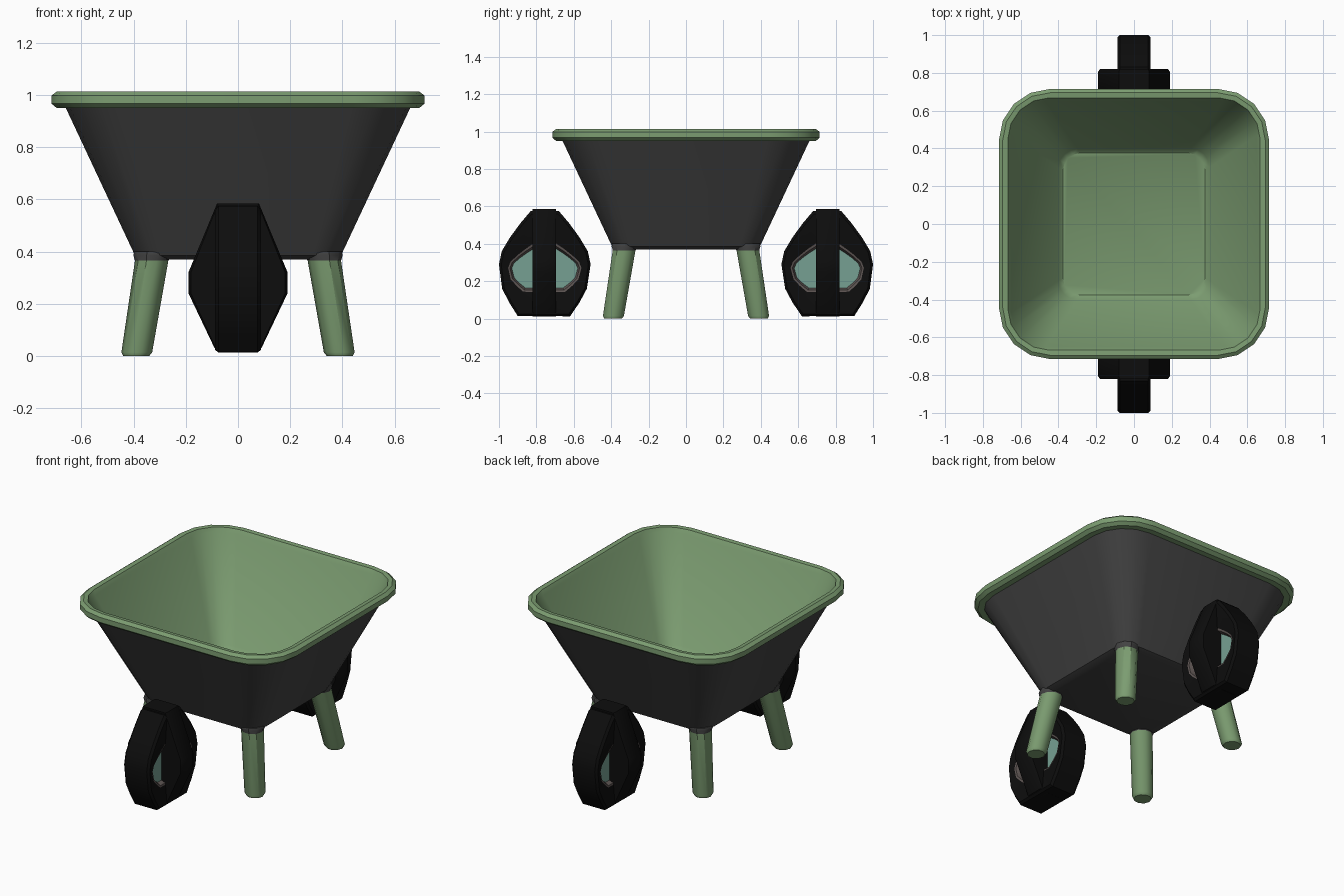
import bpy, bmesh, math
from mathutils import Vector

if "Cube" in bpy.data.objects:
    bpy.data.objects.remove(bpy.data.objects["Cube"])


def material(name, r, g, b):
    m = bpy.data.materials.new(name)
    m.diffuse_color = (r, g, b, 1)
    m.use_nodes = True
    m.node_tree.nodes["Principled BSDF"].inputs["Base Color"].default_value = m.diffuse_color
    return m


GREEN = material("sage green", 0.20, 0.335, 0.165)
GREY = material("dark grey", 0.055, 0.055, 0.055)
BLACK = material("rubber black", 0.004, 0.004, 0.004)
TEAL = material("pale teal", 0.18, 0.35, 0.29)
BROWN = material("grey brown", 0.11, 0.09, 0.085)


def loft(name, rings, mats, bands):
    """Skin a stack of rings; bands = material index of start cap, each band, end cap."""
    bm = bmesh.new()
    loops = [[bm.verts.new(p) for p in ring] for ring in rings]
    n = len(loops[0])
    bm.faces.new(loops[0][::-1]).material_index = bands[0]
    for a, b, mi in zip(loops, loops[1:], bands[1:]):
        for i in range(n):
            j = (i + 1) % n
            bm.faces.new((a[i], a[j], b[j], b[i])).material_index = mi
    bm.faces.new(loops[-1]).material_index = bands[-1]
    bmesh.ops.recalc_face_normals(bm, faces=bm.faces)
    me = bpy.data.meshes.new(name)
    bm.to_mesh(me)
    bm.free()
    for m in mats:
        me.materials.append(m)
    ob = bpy.data.objects.new(name, me)
    bpy.context.collection.objects.link(ob)
    return ob


def rounded_square(half, r, z, steps=4):
    pts = []
    for q in range(4):
        base = q * math.pi / 2
        c = Vector((half - r, half - r))
        for s in range(steps + 1):
            a = s / steps * math.pi / 2
            x, y = c.x + r * math.cos(a), c.y + r * math.sin(a)
            pts.append((x * math.cos(base) - y * math.sin(base),
                        x * math.sin(base) + y * math.cos(base), z))
    return pts


# Tray: grey outer shell, rolled green rim, green inside
tray = [(0.36, 0.09, 0.37), (0.395, 0.11, 0.385), (0.66, 0.22, 0.95),
        (0.695, 0.25, 0.95), (0.715, 0.27, 0.967), (0.715, 0.27, 0.998),
        (0.695, 0.25, 1.013), (0.668, 0.22, 1.01), (0.65, 0.18, 0.985),
        (0.40, 0.10, 0.43), (0.375, 0.085, 0.41)]
loft("tray", [rounded_square(*t) for t in tray], [GREY, GREEN],
     [0, 0, 0] + [1] * 9)

# Four splayed legs with a small grey collar where they meet the tray
for sx in (-1, 1):
    for sy in (-1, 1):
        rings = []
        for c, z, r in ((0.39, 0.0, 0.05), (0.388, 0.014, 0.059), (0.331, 0.365, 0.064),
                        (0.328, 0.385, 0.073), (0.325, 0.40, 0.073)):
            rings.append([(sx * (c + r * math.cos(k * math.pi / 5)),
                           sy * (c + r * math.sin(k * math.pi / 5)),
                           z) for k in range(10)])
        loft("leg", rings, [GREEN, GREY], [0, 0, 0, 1, 1, 1])

# Wheel side outline (offset along y, height)
OUTLINE = [(-0.075, 0.575), (0.075, 0.575), (0.13, 0.51), (0.185, 0.435),
           (0.23, 0.36), (0.245, 0.29), (0.228, 0.16), (0.19, 0.085),
           (0.145, 0.014), (-0.135, 0.012), (-0.185, 0.085), (-0.225, 0.16),
           (-0.245, 0.29), (-0.23, 0.36), (-0.185, 0.435), (-0.13, 0.51)]


def wheel_ring(side, x, su, sz):
    return [(x, side * (0.755 + u * su), 0.265 + (z - 0.265 - 0.025 * (1 - sz)) * sz)
            for u, z in OUTLINE]


# Half of the wheel section: teal recess, brown lip, tyre wall, tread edge
half = [(0.05, 0.72, 0.38), (0.075, 0.76, 0.42), (0.078, 0.80, 0.46),
        (0.088, 0.95, 0.95), (0.075, 1, 1)]
section = half + [(-x, su, sz) for x, su, sz in reversed(half)]
hub = [(0.08, 0.585), (0.19, 0.32), (0.19, 0.24), (0.09, 0.03), (0.05, 0.012)]
hub += [(-x, z) for x, z in reversed(hub)]

for side, label in ((-1, "front"), (1, "back")):
    loft(label + "_wheel", [wheel_ring(side, *s) for s in section],
         [BLACK, TEAL, BROWN], [1, 2, 2, 0, 0, 0, 0, 0, 2, 2, 1])
    # Tapered upright block across the wheel, with softened sides
    rings = []
    for y, k in ((0.695, 0.95), (0.71, 1.0), (0.805, 1.0), (0.82, 0.95)):
        rings.append([(x * k, side * y, z) for x, z in hub])
    loft(label + "_wheel_hub", rings, [BLACK], [0] * 5)

# Smooth shading with sharp edges kept
for ob in bpy.context.collection.objects:
    ob.select_set(True)
    bpy.context.view_layer.objects.active = ob
bpy.ops.object.shade_smooth_by_angle(angle=math.radians(35))
